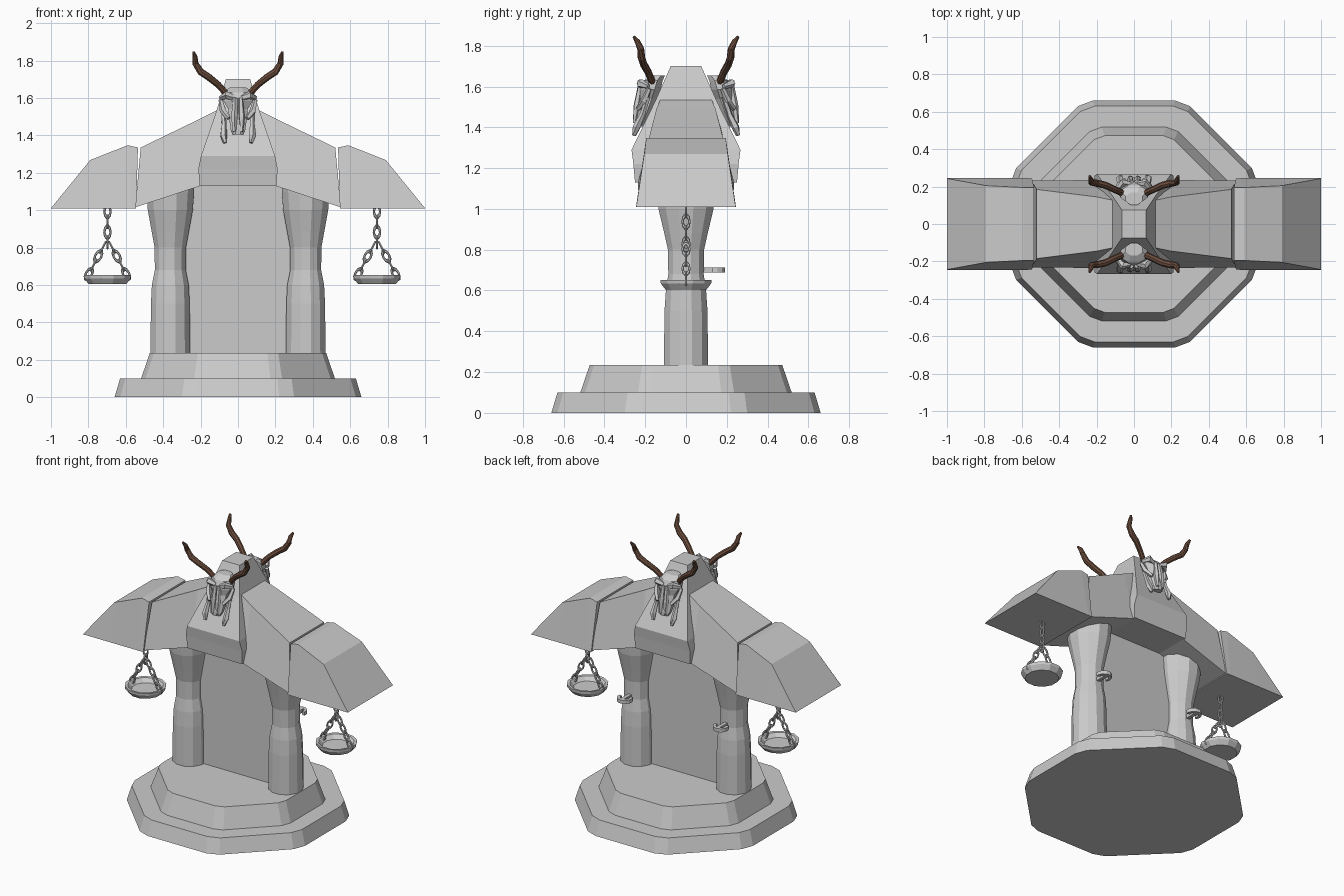
import bpy, math
from mathutils import Vector, Matrix

if "Cube" in bpy.data.objects:
    bpy.data.objects.remove(bpy.data.objects["Cube"])

col = bpy.context.collection
TAU = 2 * math.pi


def make(name, verts, faces, mat=None):
    me = bpy.data.meshes.new(name)
    me.from_pydata(verts, [], faces)
    ob = bpy.data.objects.new(name, me)
    col.objects.link(ob)
    if mat:
        me.materials.append(mat)
    # consistent outward normals
    import bmesh
    bm = bmesh.new()
    bm.from_mesh(me)
    bmesh.ops.recalc_face_normals(bm, faces=bm.faces)
    bm.to_mesh(me)
    bm.free()
    return ob


def loft(name, rings, mat=None):
    """Skin a stack of equal-length rings and cap both ends."""
    n = len(rings[0])
    verts = [p for r in rings for p in r]
    faces = [(k * n + i, k * n + (i + 1) % n, (k + 1) * n + (i + 1) % n, (k + 1) * n + i)
             for k in range(len(rings) - 1) for i in range(n)]
    faces += [tuple(range(n)), tuple(range(len(verts) - n, len(verts)))]
    return make(name, verts, faces, mat)


def ellipse(cx, cy, z, rx, ry, n=12):
    return [(cx + rx * math.cos(TAU * (i + .5) / n), cy + ry * math.sin(TAU * (i + .5) / n), z)
            for i in range(n)]


def rect(z, hx, hy):
    return [(-hx, -hy, z), (hx, -hy, z), (hx, hy, z), (-hx, hy, z)]


def tube(name, pts, radii, mat=None, n=8):
    rings = []
    for i, p in enumerate(pts):
        d = Vector(pts[min(i + 1, len(pts) - 1)]) - Vector(pts[max(i - 1, 0)])
        q = d.to_track_quat('Z', 'Y')
        rings.append([tuple(Vector(p) + q @ Vector((radii[i] * math.cos(TAU * k / n),
                     radii[i] * math.sin(TAU * k / n), 0))) for k in range(n)])
    return loft(name, rings, mat)


# stepped base: octagon with clipped corners
def base_ring(s, z):
    quarter = [(.66, .22), (.63, .30), (.30, .63), (.22, .66)]
    pts = []
    for k in range(4):
        r = Matrix.Rotation(k * math.pi / 2, 2)
        pts += [(*(r @ Vector(q) * s), z) for q in quarter]
    return pts


loft("base_lower_step", [base_ring(1, 0), base_ring(.955, .1)])
loft("base_upper_step", [base_ring(.785, .1), base_ring(.715, .235)])

# panel between the pillars
loft("back_panel", [rect(.23, .3, .006), rect(1.16, .3, .006)])

# central peak of the crossbeam
loft("beam_centre", [rect(1.13, .205, .25), rect(1.22, .212, .258), rect(1.29, .198, .267),
                     rect(1.53, .115, .15), rect(1.70, .065, .075)])


# beam section at a given x
def section(xb, xt, zb, zt, yb, yt):
    return [(xb, -yb, zb), (xb, yb, zb), (xt, yt, zt), (xt, -yt, zt)]


pillar = [(.23, .108, .11), (.5, .105, .107), (.6, .1, .1), (.68, .084, .088), (.80, .085, .09),
          (.88, .1, .108), (1.0, .122, .137), (1.10, .13, .145), (1.2, .13, .145)]

for s, side in ((-1, "left"), (1, "right")):
    # sloping arm and drooping end block
    loft(f"beam_arm_{side}", [section(s * .08, s * .08, 1.16, 1.55, .235, .12),
                              section(s * .2, s * .2, 1.13, 1.49, .235, .145),
                              section(s * .55, s * .52, 1.015, 1.335, .232, .185)])
    loft(f"beam_end_{side}", [section(s * .545, s * .535, 1.01, 1.335, .243, .195),
                              section(s * .57, s * .59, 1.01, 1.347, .245, .195),
                              section(s * .78, s * .79, 1.01, 1.268, .245, .205),
                              section(s * 1.0, s * .998, 1.01, 1.013, .245, .243)])
    # waisted pillar with a small hook at the back
    loft(f"pillar_{side}", [ellipse(s * .362, 0, z, rx * 1.02, ry * 1.02) for z, rx, ry in pillar])
    rings = []
    for k in range(9):
        a = math.radians(-160 + 230 * k / 8 + 90 + 55)
        ring = []
        for r, z in ((.03, .688), (.05, .688), (.05, .712), (.03, .712)):
            ring.append((s * .362 + r * math.cos(a), .142 + r * math.sin(a), z))
        rings.append(ring)
    loft(f"hook_{side}", rings)
    loft(f"hook_stem_{side}", [[(s * .362 + x, y, z) for x, z in
         ((-.012, .688), (.012, .688), (.012, .712), (-.012, .712))] for y in (.06, .18)])

# one chain link, reused by every chain
bpy.ops.mesh.primitive_torus_add(major_segments=10, minor_segments=6, major_radius=.0165, minor_radius=.0062)
proto = bpy.context.object
link_mesh = proto.data
link_mesh.transform(Matrix.Diagonal((1, 1.85, 1, 1)))
link_mesh.name = "chain_link"
bpy.data.objects.remove(proto)


def chain(name, a, b, count):
    a, b = Vector(a), Vector(b)
    q = (b - a).to_track_quat('Y', 'Z').to_matrix().to_4x4()
    for i in range(count):
        ob = bpy.data.objects.new(name, link_mesh)
        col.objects.link(ob)
        ob.matrix_world = (Matrix.Translation(a.lerp(b, (i + .5) / count)) @ q
                           @ Matrix.Rotation(math.pi / 2 * (i % 2), 4, 'Y'))


# hanging scale pans
for x, side in ((-.698, "left"), (.743, "right")):
    chain(f"chain_top_{side}", (x, 0, 1.02), (x, 0, .80), 4)
    for d in (-1, 1):
        chain(f"chain_strand_{side}", (x + d * .012, 0, .825), (x + d * .112, 0, .635), 4)
    loft(f"scale_pan_{side}", [ellipse(x, 0, .625, .088, .088), ellipse(x, 0, .65, .112, .112),
                               ellipse(x, 0, .652, .13, .13), ellipse(x, 0, .635, .128, .128),
                               ellipse(x, 0, .605, .105, .105)])

# horned skulls on the front and back of the peak
brown = bpy.data.materials.new("horn_brown")
brown.diffuse_color = (.16, .08, .05, 1)
brown.use_nodes = True
brown.node_tree.nodes["Principled BSDF"].inputs["Base Color"].default_value = brown.diffuse_color
for f, face in ((-1, "front"), (1, "back")):
    skull = [(1.655, .135, .05, .035), (1.63, .16, .078, .05), (1.585, .175, .085, .055),
             (1.54, .185, .056, .045), (1.48, .205, .05, .04), (1.43, .222, .042, .03),
             (1.405, .23, .03, .02)]
    loft(f"skull_{face}", [ellipse(0, f * y, z, rx, ry, 8) for z, y, rx, ry in skull])
    for s in (-1, 1):
        # brow, cheek, jaw prong and horn
        tube(f"skull_brow_{face}", [(s * .02, f * .215, 1.60), (s * .06, f * .222, 1.615),
             (s * .092, f * .185, 1.60)], [.014, .022, .012], n=5)
        tube(f"skull_cheek_{face}", [(s * .092, f * .18, 1.59), (s * .08, f * .205, 1.53),
             (s * .05, f * .235, 1.49)], [.012, .018, .012], n=5)
        tube(f"skull_jaw_{face}", [(s * .08, f * .185, 1.55), (s * .075, f * .215, 1.46),
             (s * .078, f * .243, 1.40), (s * .07, f * .255, 1.36)], [.012, .014, .019, .01], n=5)
        tube(f"skull_snout_{face}", [(s * .014, f * .225, 1.6), (s * .02, f * .24, 1.50),
             (s * .02, f * .25, 1.42)], [.012, .018, .01], n=5)
        tube(f"horn_{face}", [(s * .06, f * .165, 1.62), (s * .105, f * .185, 1.67),
             (s * .155, f * .208, 1.71), (s * .2, f * .218, 1.74), (s * .228, f * .222, 1.785),
             (s * .23, f * .238, 1.82), (s * .238, f * .256, 1.845)],
             [.018, .018, .019, .019, .017, .014, .007], brown)
